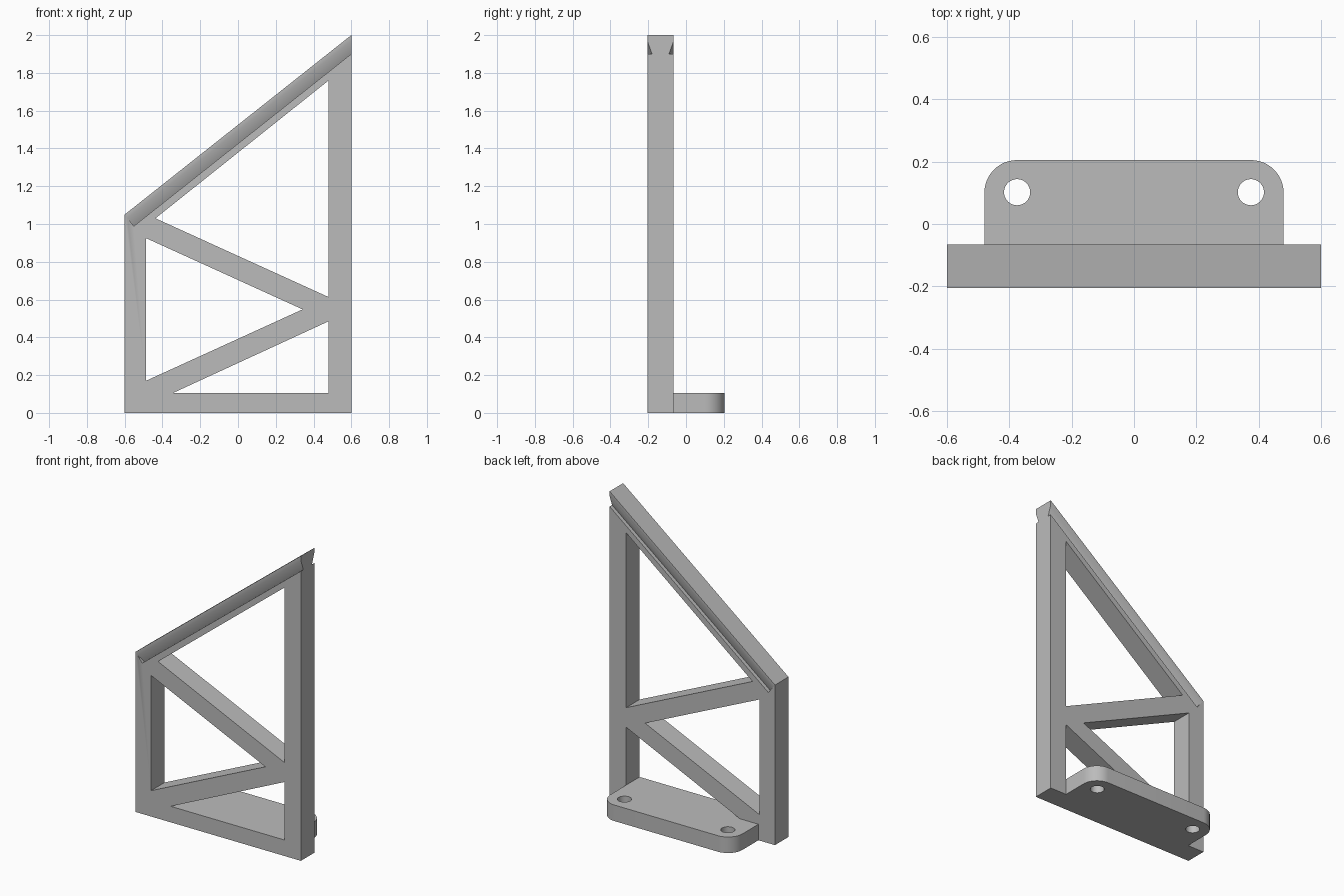
import bpy, bmesh
from math import sin, cos, pi
from mathutils import Vector

cube = bpy.data.objects.get("Cube")
if cube:
    bpy.data.objects.remove(cube)

grey = bpy.data.materials.new("plain grey")
grey.use_nodes = True
COLOUR = (0.5, 0.5, 0.5, 1)
grey.diffuse_color = COLOUR
grey.node_tree.nodes["Principled BSDF"].inputs["Base Color"].default_value = COLOUR


def slab(name, loops, offset):
    """Fill an outline (first loop) with holes (other loops) and extrude it."""
    bm = bmesh.new()
    edges = []
    for loop in loops:
        vs = [bm.verts.new(p) for p in loop]
        edges += [bm.edges.new((a, b)) for a, b in zip(vs, vs[1:] + vs[:1])]
    bmesh.ops.triangle_fill(bm, edges=edges, use_beauty=True, use_dissolve=False)
    ext = bmesh.ops.extrude_face_region(bm, geom=bm.faces[:])
    moved = [g for g in ext["geom"] if isinstance(g, bmesh.types.BMVert)]
    bmesh.ops.translate(bm, verts=moved, vec=offset)
    bmesh.ops.recalc_face_normals(bm, faces=bm.faces[:])
    mesh = bpy.data.meshes.new(name)
    bm.to_mesh(mesh)
    bm.free()
    mesh.materials.append(grey)
    obj = bpy.data.objects.new(name, mesh)
    bpy.context.collection.objects.link(obj)
    return obj


def activate(obj):
    bpy.ops.object.select_all(action="DESELECT")
    obj.select_set(True)
    bpy.context.view_layer.objects.active = obj


def arc(x, y, r, start, end, n):
    return [(x + r * cos(start + (end - start) * i / n),
             y + r * sin(start + (end - start) * i / n), 0) for i in range(n + 1)]


FRONT, BACK = -0.205, -0.065
low, high = Vector((-0.6, 0, 1.05)), Vector((0.6, 0, 2))

# Truss frame: sloping outline with three triangular windows
outline = [(-0.6, 0), (0.6, 0), (0.6, high.z), (-0.6, low.z)]
windows = [
    [(0.48, 1.76), (-0.437, 1.03), (0.48, 0.613)],
    [(-0.487, 0.925), (0.342, 0.548), (-0.487, 0.17)],
    [(-0.345, 0.105), (0.48, 0.485), (0.48, 0.105)],
]
frame = slab("truss_frame",
             [[(x, FRONT, z) for x, z in loop] for loop in [outline] + windows],
             (0, BACK - FRONT, 0))

# Undercut grooves beneath the sloping top rail, on both sides
along = (high - low).normalized()
down = Vector((along.z, 0, -along.x))
for side, face, inward in (("front", FRONT, 1), ("back", BACK, -1)):
    section = [(0.024, 0), (0.078, 0.025), (0.078, -0.02), (0.024, -0.02)]
    loop = [low + down * p + Vector((0, face + inward * d, 0)) for p, d in section]
    cutter = slab(side + "_groove_cutter", [loop], along * 1.7)
    cutter.hide_render = True
    activate(frame)
    mod = frame.modifiers.new("groove", "BOOLEAN")
    mod.operation = "DIFFERENCE"
    mod.solver = "EXACT"
    mod.object = cutter
    bpy.ops.object.modifier_apply(modifier=mod.name)
    bpy.data.objects.remove(cutter)

# Mounting foot: rounded rear corners and two screw holes
foot_outline = ([(-0.48, BACK, 0), (0.48, BACK, 0)]
                + arc(0.375, 0.1, 0.105, 0, pi / 2, 12)
                + arc(-0.375, 0.1, 0.105, pi / 2, pi, 12))
holes = [arc(x, 0.102, 0.042, 0, 2 * pi, 32)[:-1] for x in (-0.375, 0.375)]
foot = slab("mounting_foot", [foot_outline] + holes, (0, 0, 0.105))

for obj in (frame, foot):
    activate(obj)
    bpy.ops.object.shade_smooth_by_angle()
